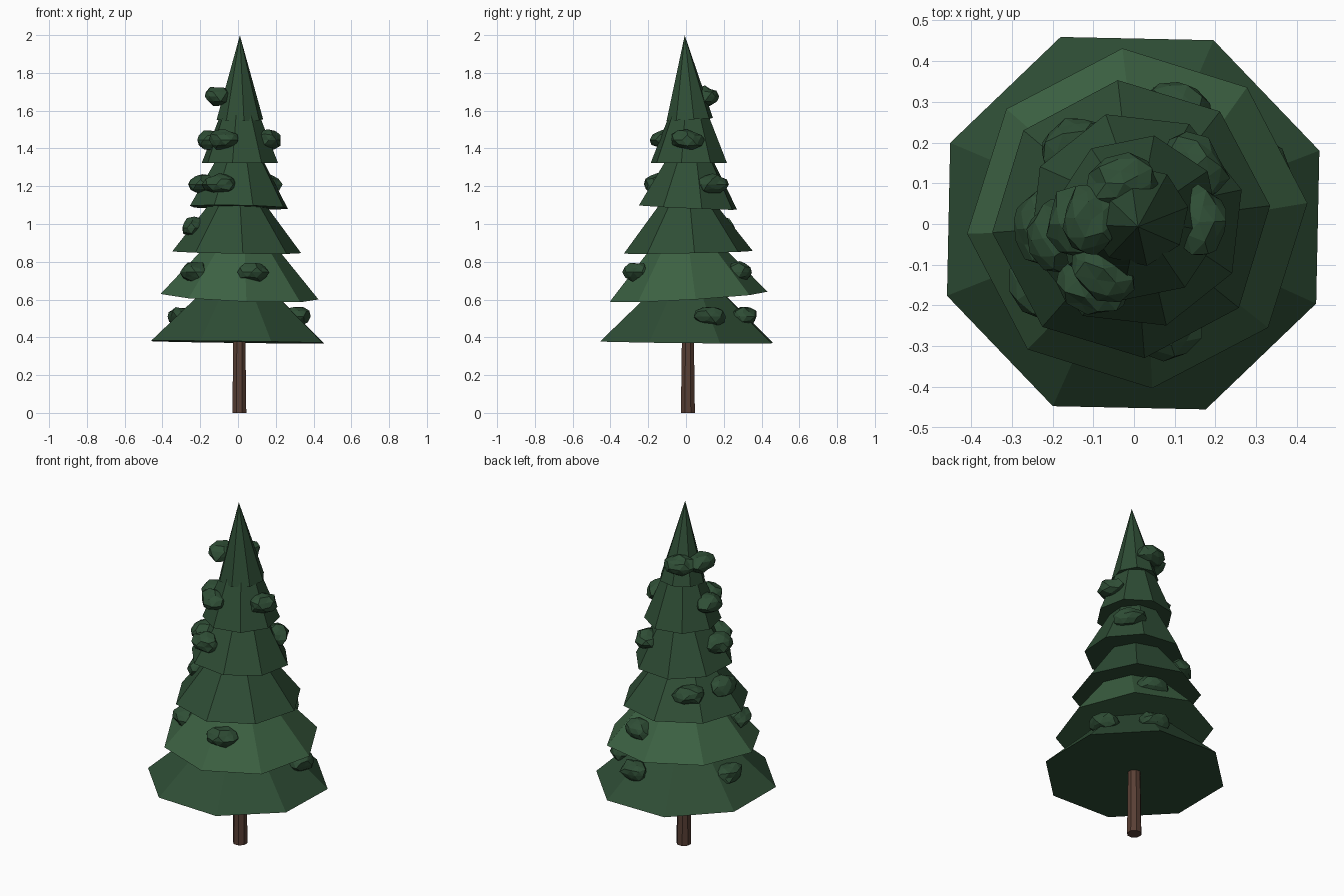
import bpy, math, random
from mathutils import Matrix, Vector

if "Cube" in bpy.data.objects:
    bpy.data.objects.remove(bpy.data.objects["Cube"])

random.seed(4)


def material(name, rgb):
    m = bpy.data.materials.new(name)
    m.diffuse_color = (*rgb, 1)
    m.use_nodes = True
    m.node_tree.nodes["Principled BSDF"].inputs["Base Color"].default_value = m.diffuse_color
    return m


BARK = material("bark", (0.10, 0.05, 0.035))
GREEN = material("needles", (0.028, 0.075, 0.036))
LIGHT = material("needles_light", (0.045, 0.12, 0.055))


def cone(name, r1, r2, h, base, spin=0, sx=0, sy=0, mat=GREEN, sides=8):
    """Flat-sided cone standing on base; sx, sy are the slopes of its base."""
    bpy.ops.mesh.primitive_cone_add(vertices=sides, radius1=r1, radius2=r2, depth=h)
    o = bpy.context.object
    o.name = name
    o.matrix_world = (Matrix.Translation(base) @ Matrix.Rotation(sy, 4, 'X')
                      @ Matrix.Rotation(-sx, 4, 'Y')
                      @ Matrix.Rotation(math.radians(spin), 4, 'Z')
                      @ Matrix.Translation((0, 0, h / 2)))
    o.data.materials.append(mat)
    return o


def clump(name, x, y, z):
    """Lumpy flattened ball, wide along the tier's rim."""
    bpy.ops.mesh.primitive_ico_sphere_add(subdivisions=2, radius=1)
    o = bpy.context.object
    o.name = name
    for v in o.data.vertices:
        v.co *= random.uniform(0.82, 1.08)
    o.scale = (0.072, 0.092, 0.056)
    o.rotation_euler.z = math.atan2(y, x)
    o.location = (x, y, z)
    o.data.materials.append(GREEN)


# Trunk
cone("trunk", 0.04, 0.033, 0.5, (0.007, 0.01, 0), 22.5, mat=BARK)

# Tiers: radius, height, base centre, spin, base slopes
tiers = [
    (0.491, 0.45, (-0.002, 0.002, 0.375), 21.3, -0.012, -0.010),
    (0.420, 0.48, (0.008, 0.014, 0.615), 5, -0.040, 0.060),
    (0.343, 0.45, (-0.007, 0.012, 0.850), 5.5, -0.015, 0.020),
    (0.270, 0.48, (0.005, 0.010, 1.088), 16, -0.020, -0.045),
    (0.206, 0.52, (0.010, 0.015, 1.322), 34, 0, 0),
    (0.125, 0.447, (0.010, 0.020, 1.553), 10, 0, 0.060),
]
for i, (r, h, base, spin, sx, sy) in enumerate(tiers, 1):
    cone(f"branch_tier_{i}", r, 0, h, base, spin, sx, sy, LIGHT if i == 2 else GREEN)

# Foliage clumps, grouped by height
clumps = {
    0.51: [(0.31, 0.13), (0.12, 0.31), (-0.31, 0.05)],
    0.745: [(-0.23, -0.15), (0.08, -0.26), (0.11, 0.285)],
    0.98: [(-0.15, 0.19), (-0.23, -0.01)],
    1.21: [(0.15, 0.14), (-0.10, -0.15), (-0.19, -0.03)],
    1.445: [(0.16, 0.005), (-0.075, -0.11), (-0.145, 0.0)],
    1.675: [(-0.105, 0.01), (-0.025, 0.10)],
}
for z, spots in clumps.items():
    for x, y in spots:
        clump("foliage_clump", x, y, z)
